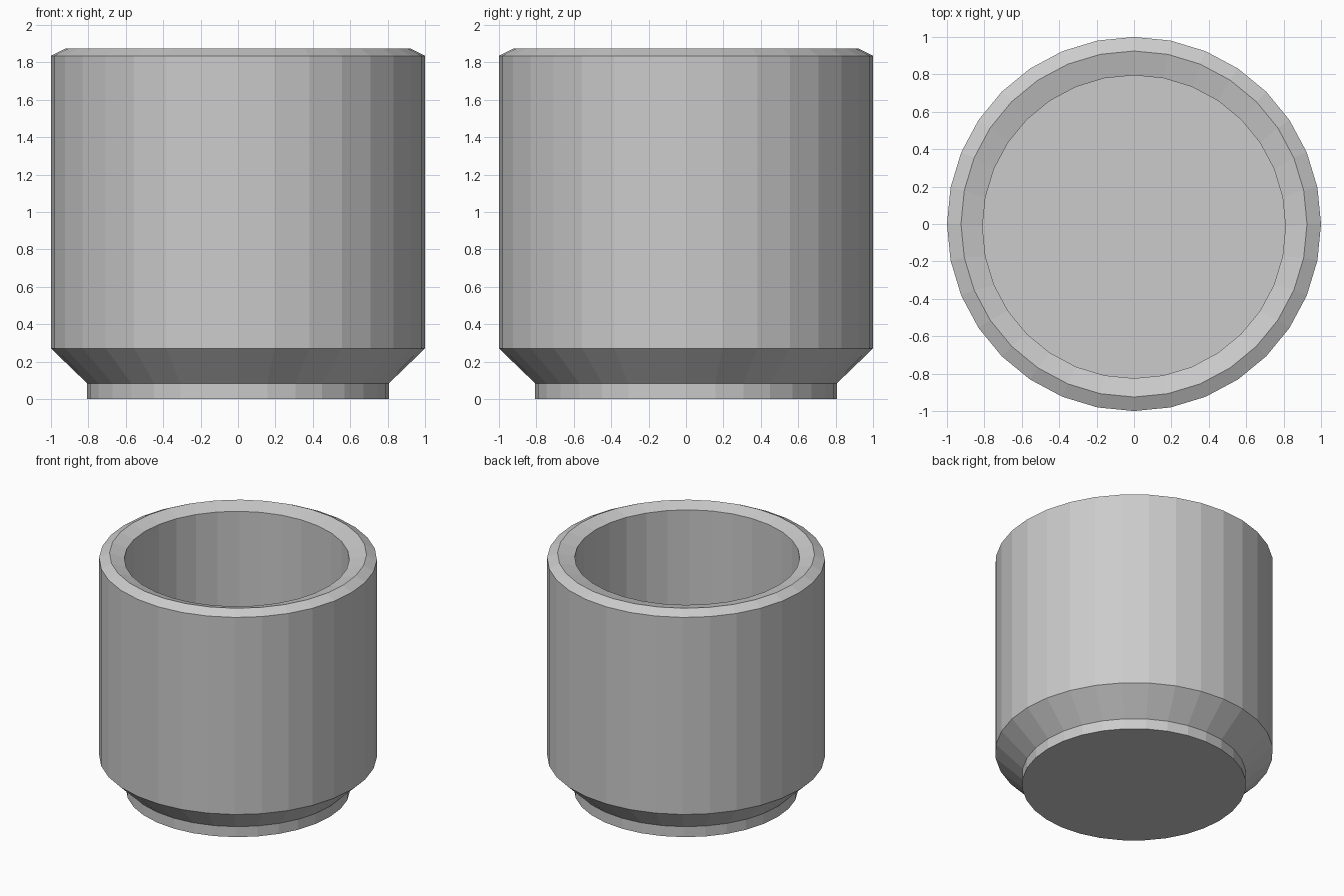
import bpy, bmesh
from math import cos, sin, tau

if "Cube" in bpy.data.objects:
    bpy.data.objects.remove(bpy.data.objects["Cube"])

SIDES = 32

# Profile of the cup from foot to cavity floor: (radius, z, y offset)
PROFILE = [
    (0.806, 0.0, 0),       # foot
    (0.806, 0.083, 0),
    (1.0, 0.27, 0),        # sloped shoulder
    (1.0, 1.835, 0),       # outer wall
    (0.925, 1.873, 0),     # rim crest
    (0.81, 1.84, -0.015),  # inner rim bevel
    (0.81, 0.2, -0.015),   # cavity floor
]

bm = bmesh.new()
rings = [[bm.verts.new((r * cos(tau * i / SIDES), r * sin(tau * i / SIDES) + dy, z))
          for i in range(SIDES)] for r, z, dy in PROFILE]

# Walls between neighbouring rings
for low, high in zip(rings, rings[1:]):
    for i in range(SIDES):
        j = (i + 1) % SIDES
        bm.faces.new((low[i], low[j], high[j], high[i]))

# Underside and cavity floor
bm.faces.new(rings[0][::-1])
bm.faces.new(rings[-1])
bmesh.ops.recalc_face_normals(bm, faces=bm.faces)

mesh = bpy.data.meshes.new("cup")
bm.to_mesh(mesh)
bm.free()
bpy.context.collection.objects.link(bpy.data.objects.new("cup", mesh))
